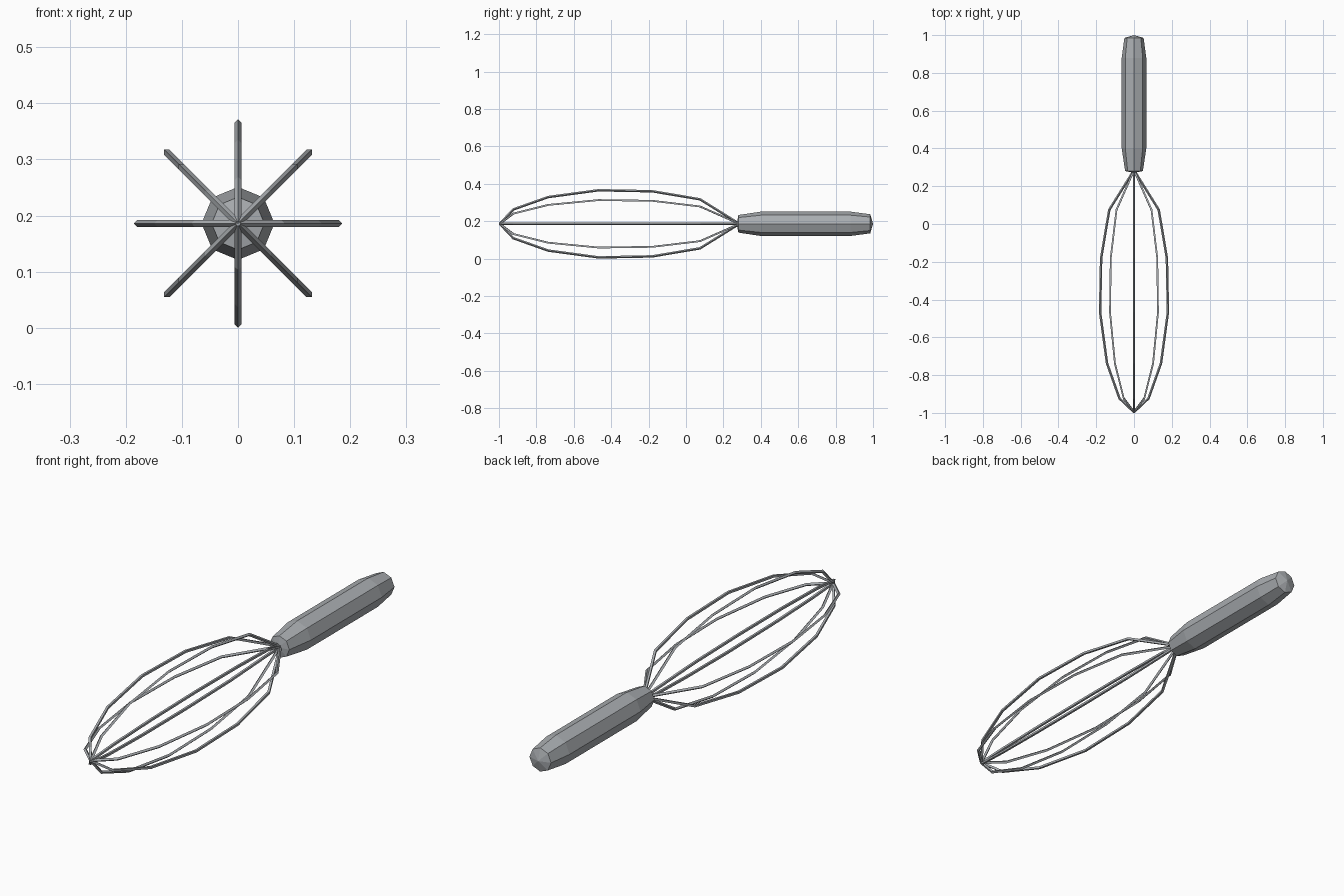
import bpy, bmesh, math
from mathutils import Vector

if "Cube" in bpy.data.objects:
    bpy.data.objects.remove(bpy.data.objects["Cube"])

CZ = 0.186      # height of the whisk axis
WIRE_R = 0.0065


def material(name, rgb):
    m = bpy.data.materials.new(name)
    m.diffuse_color = (*rgb, 1)
    m.use_nodes = True
    m.node_tree.nodes["Principled BSDF"].inputs["Base Color"].default_value = m.diffuse_color
    return m


metal = material("steel grey", (0.40, 0.42, 0.44))


def finish(bm, name, mat):
    bmesh.ops.recalc_face_normals(bm, faces=bm.faces)
    me = bpy.data.meshes.new(name)
    bm.to_mesh(me)
    bm.free()
    me.materials.append(mat)
    ob = bpy.data.objects.new(name, me)
    ob.location.z = CZ
    bpy.context.collection.objects.link(ob)
    return ob


def skin(bm, rings):
    """Join consecutive rings of vertices with quads."""
    n = len(rings[0])
    for a, b in zip(rings, rings[1:]):
        for i in range(n):
            j = (i + 1) % n
            bm.faces.new((a[i], a[j], b[j], b[i]))


# Handle: eight-sided turned grip with shallow domed ends
bm = bmesh.new()
rings = []
for y, r in [(0.28, 0.047), (0.40, 0.065), (0.88, 0.065), (0.985, 0.051)]:
    rings.append([bm.verts.new((r * math.cos(k * math.pi / 4), y,
                                r * math.sin(k * math.pi / 4))) for k in range(8)])
skin(bm, rings)
for ring, y in ((rings[0], 0.271), (rings[-1], 1.0)):
    tip = bm.verts.new((0, y, 0))
    for i in range(8):
        bm.faces.new((ring[i], ring[(i + 1) % 8], tip))
finish(bm, "handle", metal)

# Wires: eight diamond-section strands bowed out from the axis, mitred at bends
PATH = [Vector(p) for p in [(0.285, 0.0), (0.075, 0.131), (-0.18, 0.174), (-0.467, 0.1795),
                            (-0.737, 0.143), (-0.923, 0.077), (-0.9955, 0.0)]]


def strand(name, angle):
    out = Vector((math.cos(angle), 0, math.sin(angle)))
    side = Vector((-math.sin(angle), 0, math.cos(angle)))
    dirs = [(b - a).normalized() for a, b in zip(PATH, PATH[1:])]
    bm = bmesh.new()
    rings = []
    for i, p in enumerate(PATH):
        d0, d1 = dirs[max(i - 1, 0)], dirs[min(i, len(dirs) - 1)]
        t = (d0 + d1).normalized()
        normal = Vector((t.y, -t.x)) * (WIRE_R / t.dot(d1))
        n3 = Vector((0, normal.x, 0)) + out * normal.y
        c = Vector((0, p.x, 0)) + out * p.y
        rings.append([bm.verts.new(c + v) for v in
                      (n3, side * WIRE_R, -n3, -side * WIRE_R)])
    skin(bm, rings)
    bm.faces.new(rings[0])
    bm.faces.new(rings[-1])
    finish(bm, name, metal)


for k in range(8):
    strand(f"whisk_wire_{k + 1}", k * math.pi / 4)
